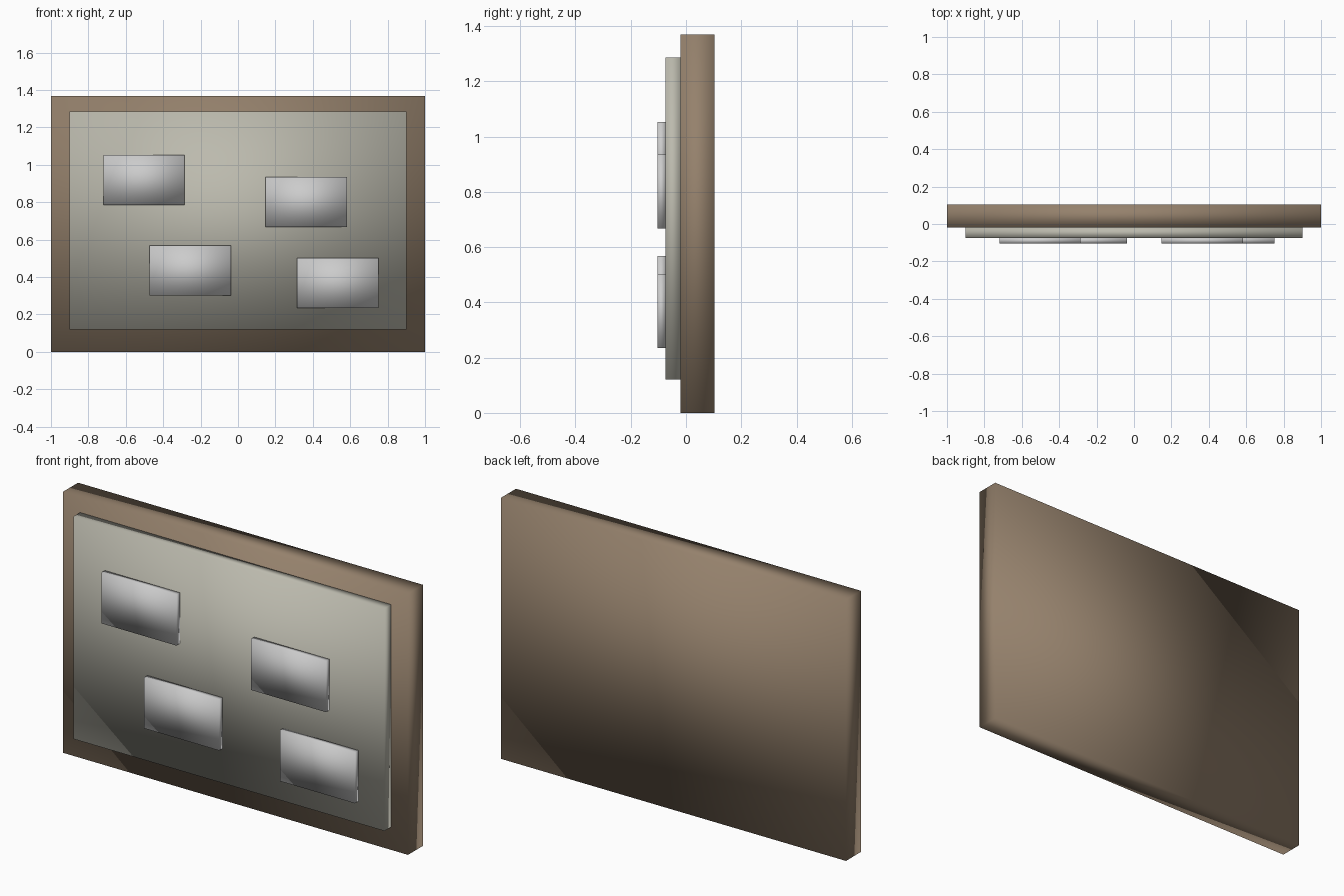
import bpy

if "Cube" in bpy.data.objects:
    bpy.data.objects.remove(bpy.data.objects["Cube"])


def material(name, color):
    mat = bpy.data.materials.new(name)
    mat.diffuse_color = color
    mat.use_nodes = True
    mat.node_tree.nodes["Principled BSDF"].inputs["Base Color"].default_value = mat.diffuse_color
    return mat


def box(name, x, y, z, mat=None):
    """Smooth-shaded box given by its (min, max) extents on each axis."""
    bpy.ops.mesh.primitive_cube_add(size=1)
    ob = bpy.context.object
    ob.name = name
    ob.location = [(a + b) / 2 for a, b in (x, y, z)]
    ob.scale = [b - a for a, b in (x, y, z)]
    bpy.ops.object.transform_apply(location=False, rotation=False, scale=True)
    bpy.ops.object.shade_smooth()
    if mat:
        ob.data.materials.append(mat)
    return ob


wood = material("wood", (0.30, 0.22, 0.15, 1))
board = material("board", (0.50, 0.49, 0.42, 1))

# Wooden backing and raised board face
box("backing", (-1, 1), (-0.02, 0.103), (0, 1.369), wood)
box("board_face", (-0.902, 0.902), (-0.075, -0.02), (0.12, 1.286), board)

# Pinned notes: left edge and bottom edge of each
NOTE_W, NOTE_H = 0.435, 0.267
for i, (x, z) in enumerate([(-0.72, 0.785), (0.147, 0.668),
                            (-0.472, 0.301), (0.315, 0.235)], 1):
    box(f"note_{i}", (x, x + NOTE_W), (-0.103, -0.075), (z, z + NOTE_H))
